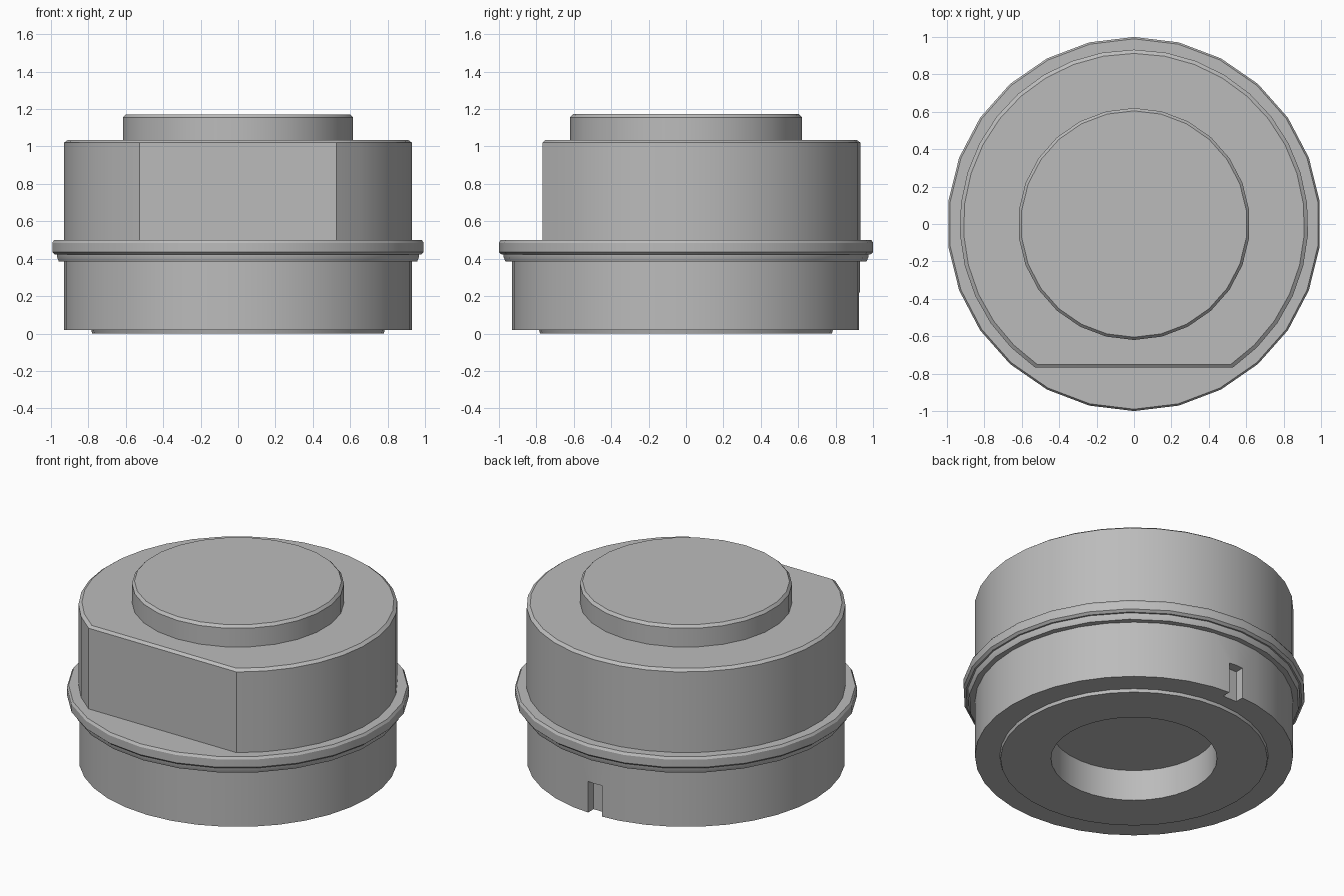
import bpy
import bmesh
from math import cos, sin, radians, pi

default = bpy.data.objects.get("Cube")
if default:
    bpy.data.objects.remove(default, do_unlink=True)

# One plain grey for every part
grey = bpy.data.materials.new("plain_grey")
grey.use_nodes = True
colour = (0.5, 0.5, 0.5, 1)
grey.diffuse_color = colour
grey.node_tree.nodes["Principled BSDF"].inputs["Base Color"].default_value = colour


def circle(sides):
    """Evenly spaced angles, starting at the front."""
    return [2 * pi * i / sides - pi / 2 for i in range(sides)]


def loft(name, angles, profile):
    """Stack rings of (radius, height) and close both ends."""
    bm = bmesh.new()
    rings = [[bm.verts.new((r * cos(a), r * sin(a), z)) for a in angles]
             for r, z in profile]
    n = len(angles)
    for low, high in zip(rings, rings[1:]):
        for i in range(n):
            j = (i + 1) % n
            bm.faces.new((low[i], low[j], high[j], high[i]))
    bm.faces.new(rings[0][::-1])
    bm.faces.new(rings[-1])
    bmesh.ops.recalc_face_normals(bm, faces=bm.faces)
    mesh = bpy.data.meshes.new(name)
    bm.to_mesh(mesh)
    bm.free()
    mesh.materials.append(grey)
    obj = bpy.data.objects.new(name, mesh)
    bpy.context.collection.objects.link(obj)
    return obj


def smooth(obj):
    bpy.ops.object.select_all(action='DESELECT')
    obj.select_set(True)
    bpy.context.view_layer.objects.active = obj
    bpy.ops.object.shade_smooth_by_angle(angle=radians(30))


# Lower body with raised foot and round recess underneath
base = loft("lower_body", circle(36), [
    (0.485, 0.2), (0.485, 0), (0.78, 0), (0.785, 0.02),
    (0.93, 0.02), (0.93, 0.4)])

# Key notch at the back of the lower body
bpy.ops.mesh.primitive_cube_add(size=1, location=(0, 0.93, 0.1))
cutter = bpy.context.object
cutter.name = "notch_cutter"
cutter.scale = (0.1, 0.12, 0.24)
cutter.hide_render = True
cut = base.modifiers.new("notch", 'BOOLEAN')
cut.operation = 'DIFFERENCE'
cut.solver = 'EXACT'
cut.object = cutter
bpy.context.view_layer.objects.active = base
bpy.ops.object.modifier_apply(modifier=cut.name)
bpy.data.objects.remove(cutter, do_unlink=True)
smooth(base)

# Thin ring under the flange
smooth(loft("seal_ring", circle(26), [
    (0.965, 0.385), (0.975, 0.41), (0.975, 0.425)]))

# Wide flange
smooth(loft("flange", circle(26), [
    (0.985, 0.422), (1.0, 0.435), (1.0, 0.485), (0.99, 0.5)]))

# Upper body: an arc closed by one straight flat across the front
arc = [radians(-55.5 + 291 * i / 28) for i in range(29)]
smooth(loft("upper_body", arc, [
    (0.932, 0.49), (0.932, 1.02), (0.912, 1.035)]))

# Raised round cap
smooth(loft("top_cap", circle(26), [
    (0.62, 1.03), (0.62, 1.155), (0.605, 1.172)]))
